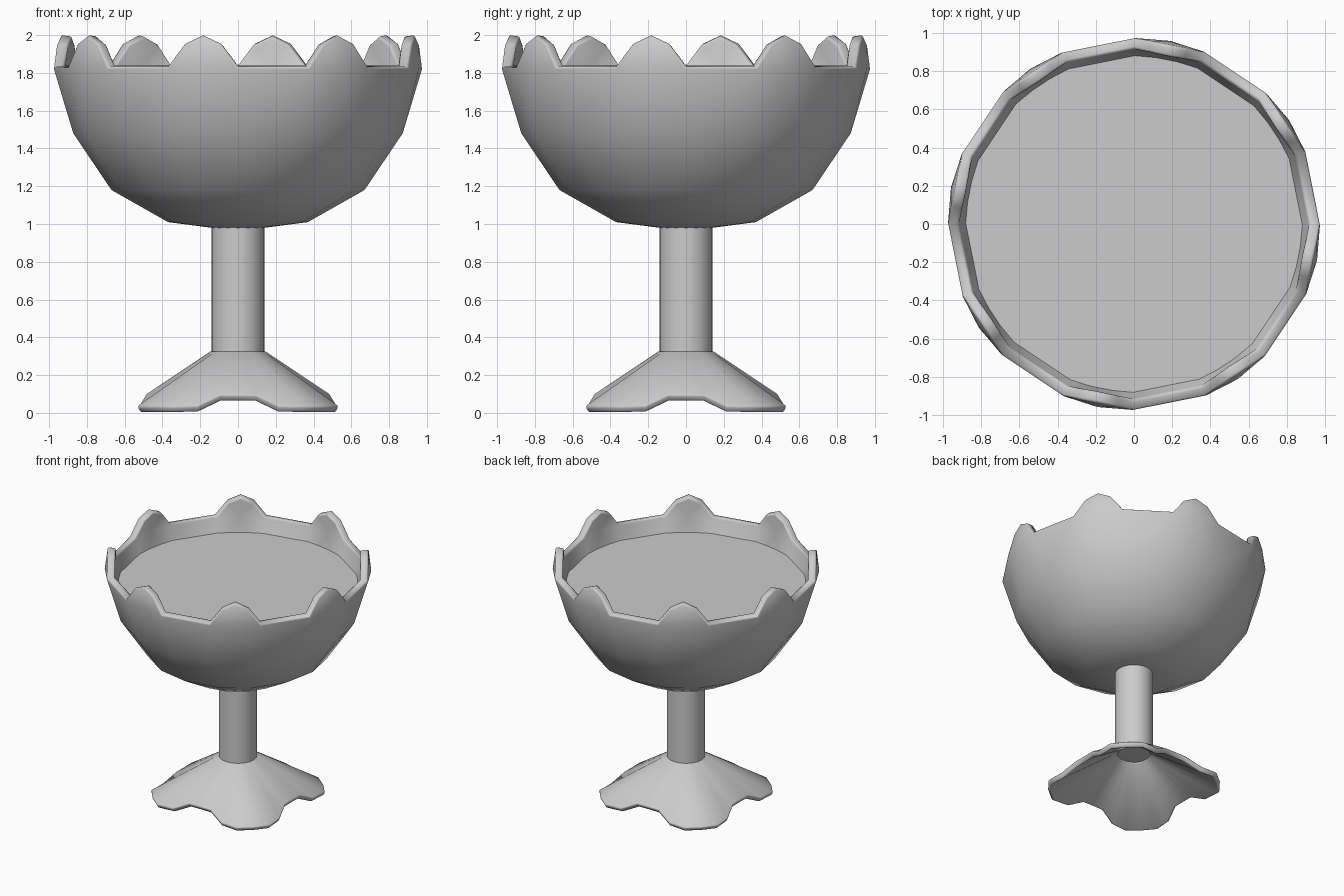
import bpy, bmesh
from math import radians, sin, cos

if "Cube" in bpy.data.objects:
    bpy.data.objects.remove(bpy.data.objects["Cube"])

STEP = 22.5


def polar(deg, r, z):
    a = radians(deg)
    return (r * cos(a), r * sin(a), z)


def finish(name, bm, thickness=0, bevel=0, angle=40):
    bmesh.ops.recalc_face_normals(bm, faces=bm.faces[:])
    # shells have normals pointing away from the axis or upward
    ref = max(bm.faces, key=lambda f: f.calc_center_median().xy.length)
    c = ref.calc_center_median()
    if ref.normal.x * c.x + ref.normal.y * c.y + max(ref.normal.z, 0) < 0:
        bmesh.ops.reverse_faces(bm, faces=bm.faces[:])
    me = bpy.data.meshes.new(name)
    bm.to_mesh(me)
    bm.free()
    ob = bpy.data.objects.new(name, me)
    bpy.context.collection.objects.link(ob)
    if thickness:
        m = ob.modifiers.new("shell", 'SOLIDIFY')
        m.thickness, m.offset = thickness, -1
    if bevel:
        m = ob.modifiers.new("soft_edge", 'BEVEL')
        m.width, m.segments = bevel, 2
        m.limit_method, m.angle_limit = 'ANGLE', radians(60)
    bpy.ops.object.select_all(action='DESELECT')
    ob.select_set(True)
    bpy.context.view_layer.objects.active = ob
    bpy.ops.object.shade_smooth_by_angle(angle=radians(angle))
    return ob


def bridge(bm, lo, hi):
    n = len(lo)
    for i in range(n):
        j = (i + 1) % n
        bm.faces.new((lo[i], lo[j], hi[j], hi[i]))


# Bowl: 16-sided shell whose rim carries a rounded tab on every other side
bm = bmesh.new()
profile = [(0.14, 0.98), (0.37, 1.01), (0.67, 1.18), (0.872, 1.48)]
rings = [[bm.verts.new(polar(i * STEP, r, z)) for i in range(16)] for r, z in profile]
bm.faces.new(rings[0])
for lo, hi in zip(rings, rings[1:]):
    bridge(bm, lo, hi)
low = rings[-1]
rim = [bm.verts.new(polar(i * STEP, 0.978, 1.83)) for i in range(16)]
for i in range(16):
    j = (i + 1) % 16
    if i % 2 == 0:
        bm.faces.new((low[i], low[j], rim[j], rim[i]))
        continue
    mid = bm.verts.new(polar((i + 0.5) * STEP, 0.978, 1.83))
    tab = [bm.verts.new(polar((i + t) * STEP, r, z)) for t, r, z in
           ((0.24, 0.962, 1.955), (0.5, 0.955, 2.0), (0.76, 0.962, 1.955))]
    bm.faces.new((low[i], low[j], mid))
    bm.faces.new((low[i], mid, rim[i]))
    bm.faces.new((low[j], rim[j], mid))
    edge = [rim[i]] + tab + [rim[j]]
    for a, b in zip(edge, edge[1:]):
        bm.faces.new((mid, b, a))
finish("bowl", bm, thickness=0.06, bevel=0.012)

# Liquid: flat surface inside the bowl
bm = bmesh.new()
bm.faces.new([bm.verts.new(polar(i * STEP, 0.895, 1.72)) for i in range(16)])
finish("liquid", bm)

# Stem
bm = bmesh.new()
ends = [[bm.verts.new(polar(i * STEP / 2, 0.14, z)) for i in range(32)] for z in (0.3, 1.0)]
bridge(bm, *ends)
for e in ends:
    bm.faces.new(e)
finish("stem", bm)

# Base: conical shell with four feet on the diagonals and notches between
quarter = [(0.49, 0.095), (0.50, 0.095), (0.57, 0.036), (0.64, 0.035),
           (0.64, 0.035), (0.64, 0.035), (0.57, 0.036), (0.50, 0.095)]
bm = bmesh.new()
top = [bm.verts.new(polar(i * STEP / 2, 0.138, 0.33)) for i in range(32)]
foot = [bm.verts.new(polar(i * STEP / 2, *quarter[i % 8])) for i in range(32)]
bridge(bm, foot, top)
finish("base", bm, thickness=0.04, bevel=0.01)
